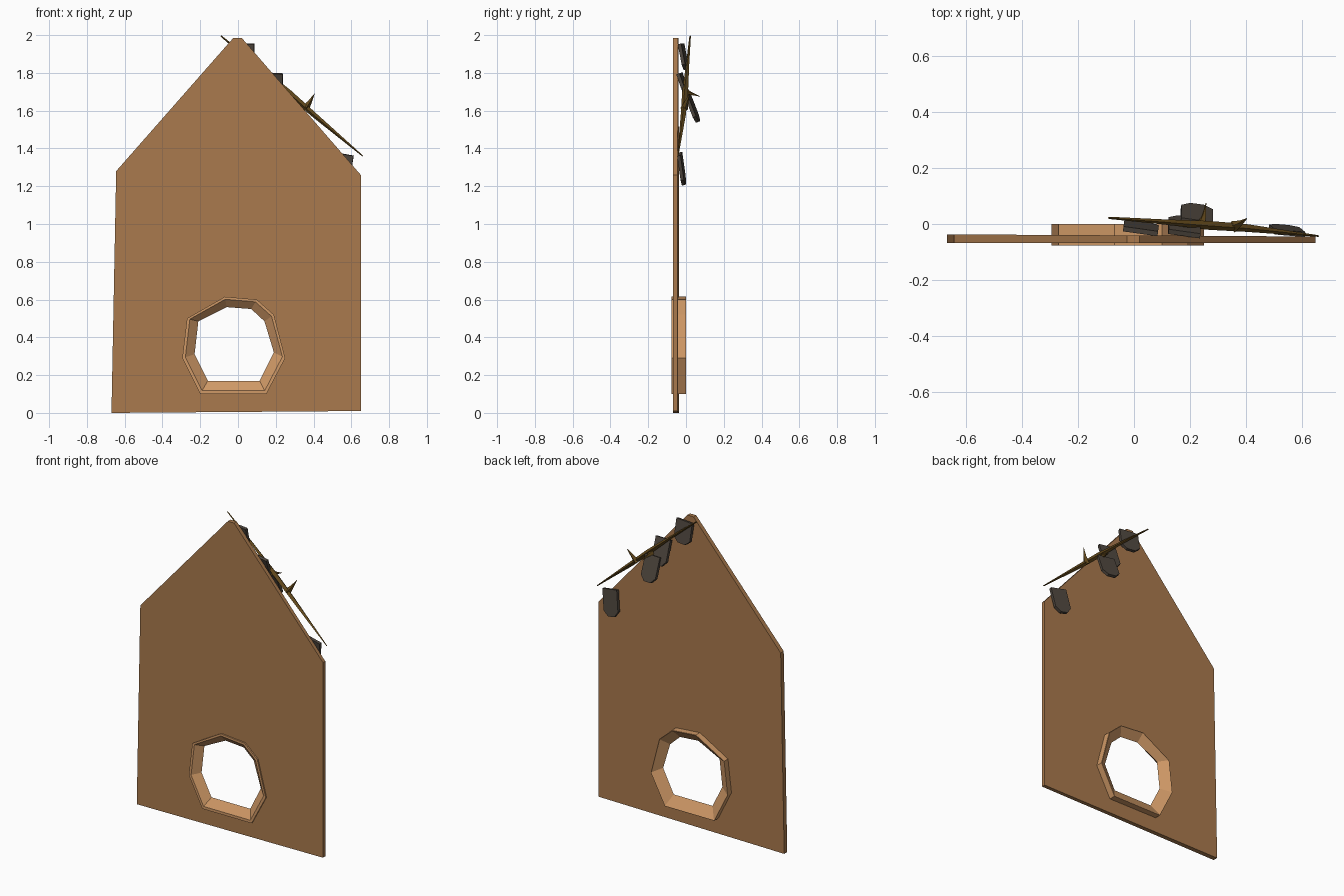
import bpy, bmesh
from math import radians, pi, cos, sin
from mathutils import Vector, Matrix

if "Cube" in bpy.data.objects:
    bpy.data.objects.remove(bpy.data.objects["Cube"])


def material(name, rgb):
    m = bpy.data.materials.new(name)
    m.diffuse_color = (*rgb, 1)
    m.use_nodes = True
    m.node_tree.nodes["Principled BSDF"].inputs["Base Color"].default_value = m.diffuse_color
    return m


wood = material("wood", (0.40, 0.195, 0.075))
trim = material("trim", (0.63, 0.32, 0.135))
slate = material("slate", (0.075, 0.06, 0.047))
bark = material("bark", (0.13, 0.07, 0.012))


def finish(name, bm, mat):
    bmesh.ops.recalc_face_normals(bm, faces=bm.faces[:])
    me = bpy.data.meshes.new(name)
    bm.to_mesh(me)
    bm.free()
    me.materials.append(mat)
    ob = bpy.data.objects.new(name, me)
    bpy.context.collection.objects.link(ob)
    return ob


# Uneven octagonal window outlines (x, z)
OUTER = [(-.20, .10), (.15, .10), (.25, .29), (.19, .52),
         (.10, .60), (-.07, .615), (-.27, .50), (-.295, .29)]
INNER = [(-.16, .17), (.115, .17), (.19, .32), (.14, .485),
         (.07, .55), (-.06, .56), (-.21, .485), (-.23, .31)]


def window_loop(t):
    return [Vector(a).lerp(Vector(b), t) for a, b in zip(OUTER, INNER)]


# Gable wall with the window opening
GABLE = [(-.67, .0), (.65, .01), (.65, 1.26), (.02, 1.985),
         (-.025, 1.985), (-.645, 1.28)]
bm = bmesh.new()
for loop in (GABLE, window_loop(.4)):
    vs = [bm.verts.new((p[0], -.068, p[1])) for p in loop]
    for i in range(len(vs)):
        bm.edges.new((vs[i - 1], vs[i]))
bmesh.ops.triangle_fill(bm, edges=bm.edges[:], use_beauty=True, normal=(0, -1, 0))
ext = bmesh.ops.extrude_face_region(bm, geom=bm.faces[:])
for v in ext["geom"]:
    if isinstance(v, bmesh.types.BMVert):
        v.co.y = -.041 - .006 * v.co.x
bmesh.ops.dissolve_degenerate(bm, dist=1e-5, edges=bm.edges[:])
finish("gable_wall", bm, wood)

# Window frame: section (inward fraction, y) swept round the outline
bm = bmesh.new()
SECTION = [(0, -.077), (.25, -.077), (1, -.04), (.06, 0), (0, 0)]
rings = [[bm.verts.new((p.x, y, p.y)) for p in window_loop(t)] for t, y in SECTION]
for k in range(len(rings)):
    a, b = rings[k - 1], rings[k]
    for i in range(8):
        bm.faces.new((a[i - 1], a[i], b[i], b[i - 1]))
finish("window_frame", bm, trim)

# Roof shingles with clipped lower corners
TILE = [(-.5, .5), (.5, .5), (.5, -.3), (.22, -.5), (-.22, -.5), (-.5, -.3)]


def shingle(name, loc, w, h, tilt, roll, yaw):
    bm = bmesh.new()
    f = bm.faces.new([bm.verts.new((x * w, -.009, z * h)) for x, z in TILE])
    ext = bmesh.ops.extrude_face_region(bm, geom=[f])
    bmesh.ops.translate(bm, vec=(0, .018, 0),
                        verts=[g for g in ext["geom"] if isinstance(g, bmesh.types.BMVert)])
    ob = finish(name, bm, slate)
    ob.matrix_world = (Matrix.Translation(loc) @ Matrix.Rotation(radians(yaw), 4, 'Z')
                       @ Matrix.Rotation(radians(roll), 4, 'Y')
                       @ Matrix.Rotation(radians(tilt), 4, 'X'))


shingle("shingle_1", (.025, -.013, 1.885), .125, .14, 11, 0, -8)
shingle("shingle_2", (.18, -.008, 1.72), .115, .165, 19, 3, -8)
shingle("shingle_3", (.225, .035, 1.615), .115, .16, 21, 3, -8)
shingle("shingle_4", (.545, -.022, 1.29), .11, .165, 7, 10, -5)


# Thorny branch: tapered four-sided spindles
def spindle(bm, stations):
    pts = [Vector(p) for p, r in stations]
    axis = (pts[-1] - pts[0]).normalized()
    side = axis.cross(Vector((0, 1, .2))).normalized()
    up = axis.cross(side)
    rings = [[bm.verts.new(Vector(p) + r * (side * cos(k * pi / 2) + up * sin(k * pi / 2)))
              for k in range(4)] for p, r in stations]
    for a, b in zip(rings, rings[1:]):
        for i in range(4):
            bm.faces.new((a[i - 1], a[i], b[i], b[i - 1]))
    bm.faces.new(rings[0])
    bm.faces.new(rings[-1])


bm = bmesh.new()
spindle(bm, [((-.09, .022, 1.995), .004), ((.10, .008, 1.84), .009),
             ((.27, -.005, 1.695), .016), ((.40, -.014, 1.58), .014),
             ((.66, -.043, 1.36), .003)])
spindle(bm, [((.355, -.01, 1.61), .021), ((.38, .002, 1.645), .011), ((.405, .02, 1.69), .001)])
spindle(bm, [((.24, -.002, 1.70), .017), ((.25, .03, 1.69), .008), ((.258, .076, 1.675), .001)])
finish("thorny_branch", bm, bark)
